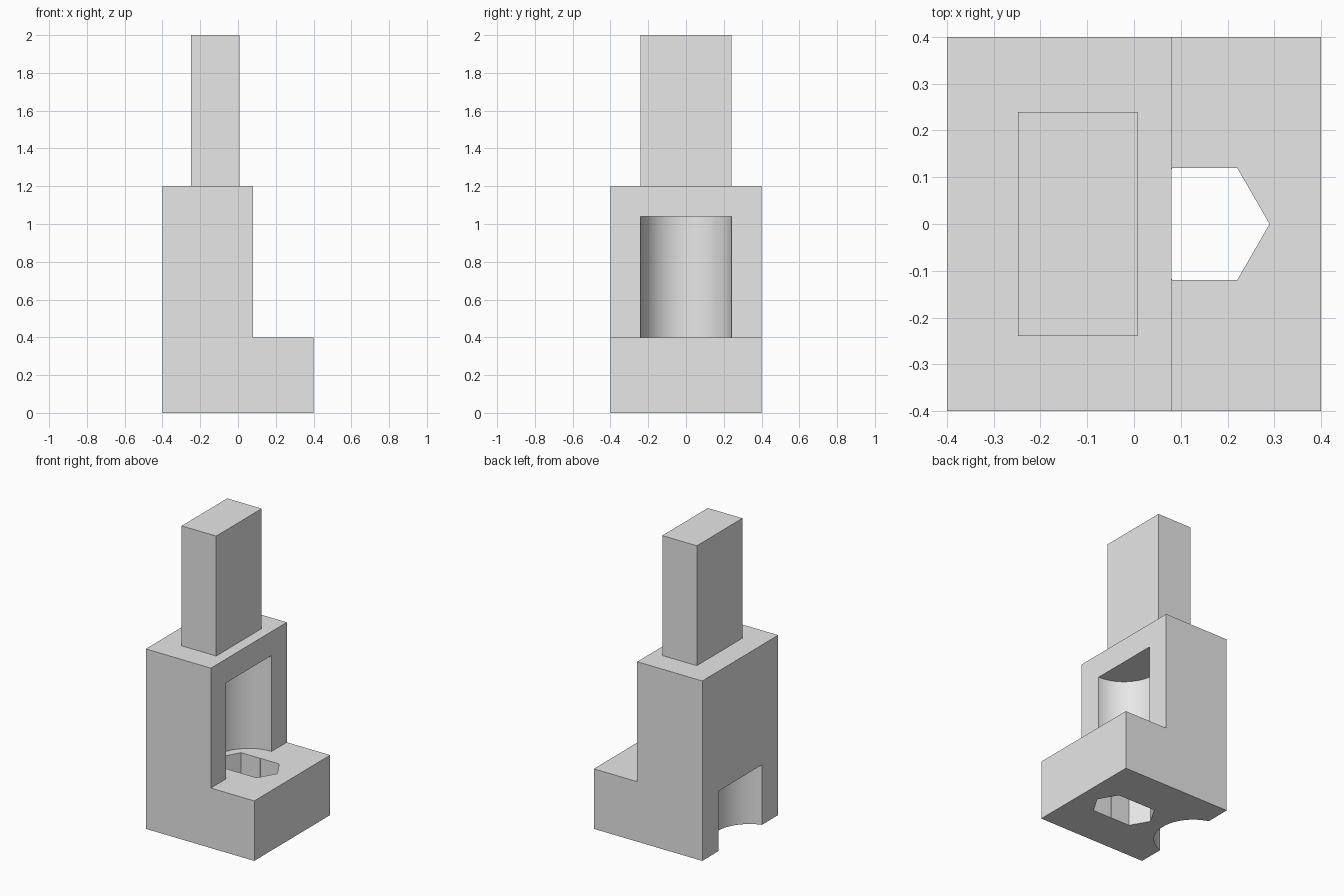
import bpy
import bmesh
from math import radians
from mathutils import Matrix, Vector

cube = bpy.data.objects.get("Cube")
if cube:
    bpy.data.objects.remove(cube, do_unlink=True)

GREY = (0.8, 0.8, 0.8, 1.0)
grey = bpy.data.materials.new("plain grey")
grey.use_nodes = True
grey.diffuse_color = GREY
grey.node_tree.nodes["Principled BSDF"].inputs["Base Color"].default_value = GREY


def add_object(name, bm):
    bmesh.ops.recalc_face_normals(bm, faces=bm.faces)
    mesh = bpy.data.meshes.new(name)
    bm.to_mesh(mesh)
    bm.free()
    mesh.materials.append(grey)
    obj = bpy.data.objects.new(name, mesh)
    bpy.context.collection.objects.link(obj)
    return obj


def extrude_profile(name, points, direction):
    """Close a flat outline and extrude it along a direction."""
    bm = bmesh.new()
    face = bm.faces.new([bm.verts.new(p) for p in points])
    grown = bmesh.ops.extrude_face_region(bm, geom=[face], use_keep_orig=True)
    moved = [g for g in grown["geom"] if isinstance(g, bmesh.types.BMVert)]
    bmesh.ops.translate(bm, verts=moved, vec=Vector(direction))
    return add_object(name, bm)


def prism(name, sides, radius, x, z0, z1):
    """Upright prism on the centre line, with a corner pointing to +x."""
    bm = bmesh.new()
    bmesh.ops.create_cone(
        bm, cap_ends=True, segments=sides, radius1=radius, radius2=radius,
        depth=z1 - z0,
        matrix=Matrix.Translation((x, 0, (z0 + z1) / 2)) @ Matrix.Rotation(radians(90), 4, "Z"))
    return add_object(name, bm)


def cut(target, cutter):
    cutter.hide_render = True
    mod = target.modifiers.new("cut", "BOOLEAN")
    mod.operation = "DIFFERENCE"
    mod.solver = "EXACT"
    mod.object = cutter
    bpy.context.view_layer.objects.active = target
    bpy.ops.object.modifier_apply(modifier=mod.name)
    bpy.data.objects.remove(cutter, do_unlink=True)


# L-shaped body
outline = [(-0.4, 0), (0.4, 0), (0.4, 0.4), (0.08, 0.4), (0.08, 1.2), (-0.4, 1.2)]
body = extrude_profile("body", [(x, -0.4, z) for x, z in outline], (0, 0.8, 0))

# Rounded pocket above the step, and rounded recess low on the back of the column
cut(body, prism("pocket_cutter", 96, 0.24, 0.08, 0.4, 1.04))
cut(body, prism("recess_cutter", 96, 0.24, -0.47, -0.1, 0.4))

# Slot through the base: two hexagons side by side
for side in (-1, 1):
    cut(body, prism("hexagon_cutter", 6, 0.1386, 0.08 + side * 0.0714, -0.1, 0.5))

# Rectangular post on top
corners = [(-0.248, -0.24), (0.007, -0.24), (0.007, 0.24), (-0.248, 0.24)]
post = extrude_profile("post", [(x, y, 1.2) for x, y in corners], (0, 0, 0.8))

# Smooth the round walls, keep the edges sharp
bpy.ops.object.select_all(action="DESELECT")
body.select_set(True)
bpy.context.view_layer.objects.active = body
bpy.ops.object.shade_smooth_by_angle(angle=radians(20))
